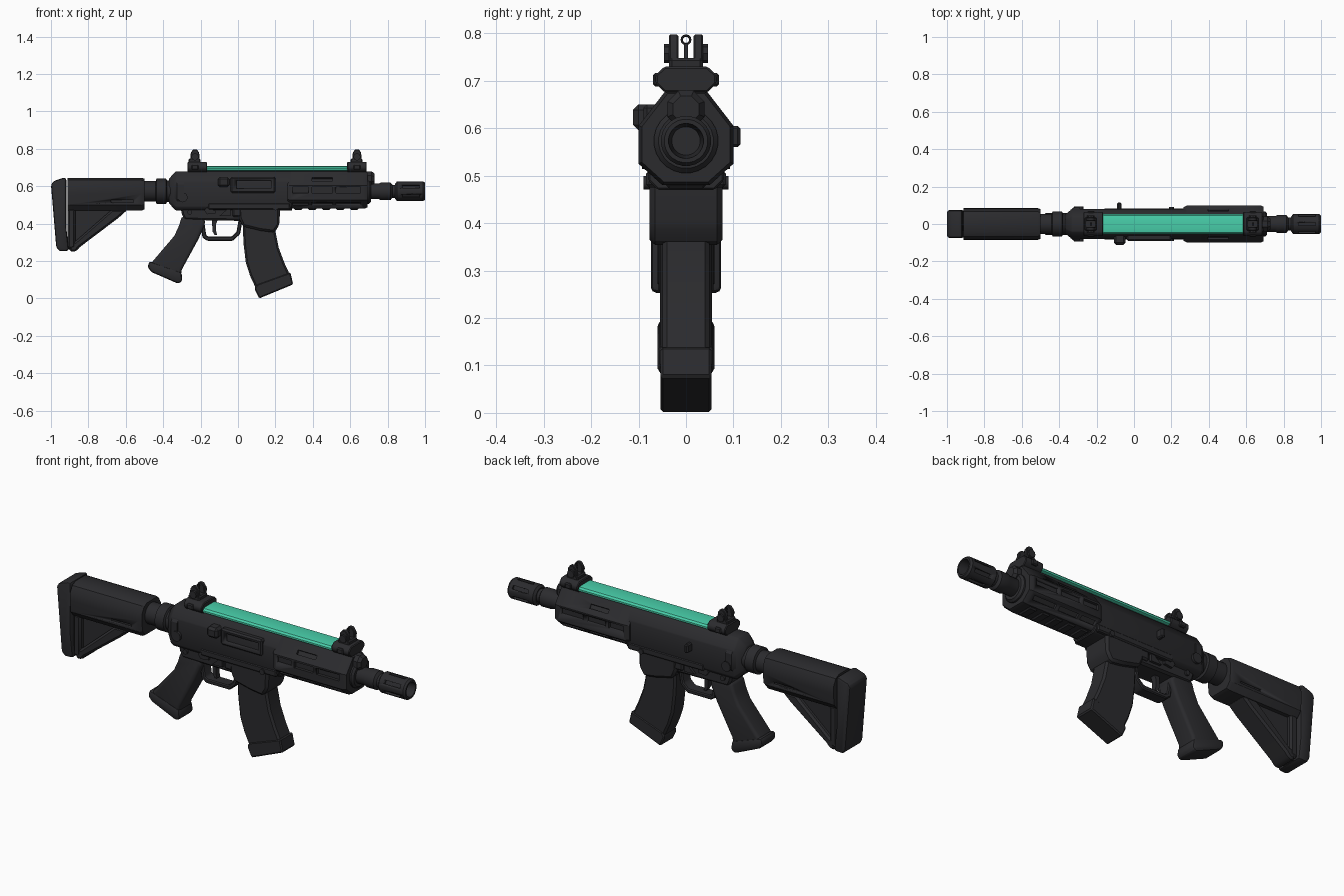
import bpy, bmesh, math
from mathutils import Matrix, Vector

if "Cube" in bpy.data.objects:
    bpy.data.objects.remove(bpy.data.objects["Cube"])

ZC = 0.573  # height of the barrel axis


def material(name, rgb):
    m = bpy.data.materials.new(name)
    m.diffuse_color = (*rgb, 1)
    m.use_nodes = True
    m.node_tree.nodes["Principled BSDF"].inputs["Base Color"].default_value = m.diffuse_color
    return m


BLACK = material("matte_black", (0.024, 0.024, 0.027))
GREEN = material("mint_green", (0.065, 0.62, 0.40))


def apply_mod(ob, kind, **settings):
    mod = ob.modifiers.new(kind.lower(), kind)
    for k, v in settings.items():
        setattr(mod, k, v)
    bpy.context.view_layer.objects.active = ob
    bpy.ops.object.modifier_apply(modifier=mod.name)


def finish(name, bm, bevel=0.0, mat=BLACK, seg=1):
    bmesh.ops.recalc_face_normals(bm, faces=bm.faces)
    me = bpy.data.meshes.new(name)
    bm.to_mesh(me)
    bm.free()
    ob = bpy.data.objects.new(name, me)
    bpy.context.collection.objects.link(ob)
    me.materials.append(mat)
    bpy.ops.object.select_all(action='DESELECT')
    ob.select_set(True)
    bpy.context.view_layer.objects.active = ob
    if bevel:
        apply_mod(ob, 'BEVEL', width=bevel, segments=seg, limit_method='ANGLE')
    bpy.ops.object.shade_smooth_by_angle(angle=math.radians(32))
    return ob


def loft(name, rings, **kw):
    """Skin a list of equal-length point rings and cap both ends."""
    bm = bmesh.new()
    vs = [[bm.verts.new(p) for p in r] for r in rings]
    n = len(vs[0])
    for a, b in zip(vs, vs[1:]):
        for i in range(n):
            bm.faces.new((a[i], a[(i + 1) % n], b[(i + 1) % n], b[i]))
    bm.faces.new(vs[0])
    bm.faces.new(vs[-1])
    return finish(name, bm, **kw)


def side(name, pts, lo, hi, **kw):
    """(x, z) outline extruded from y=lo to y=hi."""
    return loft(name, [[(x, y, z) for x, z in pts] for y in (lo, hi)], **kw)


def mirror_outline(half):
    return half + [(-y, z) for y, z in reversed(half)]


def along(name, half, stations, **kw):
    """Mirrored (y, z) outline swept along x; stations are (x, scale)."""
    sec = mirror_outline(half)
    return loft(name, [[(x, y * s, ZC + (z - ZC) * s) for y, z in sec] for x, s in stations], **kw)


def turned(name, prof, n=24, z=ZC, **kw):
    """(x, radius) profile turned about a lengthwise axis."""
    a = [2 * math.pi * (i + .5) / n for i in range(n)]
    return loft(name, [[(x, r * math.cos(t), z + r * math.sin(t)) for t in a] for x, r in prof], **kw)


def box(name, x0, x1, y0, y1, z0, z1, **kw):
    return side(name, [(x0, z0), (x1, z0), (x1, z1), (x0, z1)], y0, y1, **kw)


def cut(ob, slots):
    """Cut slots (x, y, z, angle, length, height, depth) facing outward."""
    bm = bmesh.new()
    for x, y, z, a, l, h, d in slots:
        m = Matrix.Translation((x, y, z)) @ Matrix.Rotation(a, 4, 'X') @ Matrix.Diagonal((l, d * 2, h, 1))
        bmesh.ops.create_cube(bm, size=1, matrix=m)
    c = finish("slot_cutter", bm)
    c.hide_render = True
    apply_mod(ob, 'BOOLEAN', object=c, operation='DIFFERENCE', solver='EXACT')
    bpy.data.objects.remove(c)


# Stock: tube housing, triangular web, strut and butt pad
stock = along("stock_body", [(.04, .645), (.066, .632), (.083, .6), (.085, .56), (.08, .5), (.055, .47)],
              [(-.912, 1), (-.515, 1), (-.5, .93)])
cut(stock, [(-.62, s * .083, .52, 0, .12, .014, .012) for s in (-1, 1)])
side("stock_web", [(-.91, .48), (-.62, .48), (-.66, .43), (-.87, .27), (-.91, .26)], -.035, .035)
side("stock_strut", [(-.59, .475), (-.675, .475), (-.87, .305), (-.9, .305), (-.9, .25), (-.868, .25), (-.845, .275),
                     (-.64, .43)], -.058, .058, bevel=.01)
side("stock_rear_frame", [(-.912, .48), (-.87, .48), (-.87, .27), (-.912, .26)], -.06, .06, bevel=.01)
side("butt_pad", [(-1, .61), (-.985, .628), (-.935, .645), (-.918, .645), (-.918, .38), (-.905, .255), (-.955, .252),
                  (-.972, .275)], -.074, .074, bevel=.018, seg=2)

# Buffer tube with stepped collars
turned("buffer_tube", [(-.52, .055), (-.44, .055), (-.435, .068), (-.385, .068), (-.38, .058), (-.3, .058)])

# Upper receiver with tapered rear
upper = [(.042, .68), (.08, .625), (.08, .49), (.06, .47)]
along("upper_receiver", upper, [(-.37, .62), (-.332, 1), (.29, 1)], bevel=.004)
along("receiver_rear_flange", [(.05, .665), (.088, .61), (.088, .53), (.05, .48)], [(-.34, .85), (-.325, 1), (-.29, 1)])
box("side_rib", -.16, .28, -.084, .084, .475, .51, bevel=.006)

# Ejection port frame on the front side
port = box("ejection_port", -.04, .2, -.09, -.03, .565, .65, bevel=.008)
cut(port, [(.085, -.09, .61, 0, .185, .042, .02)])
box("bolt_cover", -.01, .18, -.078, -.05, .592, .61)

# Charging handle, opposite lever and cross pins
box("charging_handle", -.108, -.045, -.112, -.05, .595, .65, bevel=.012)
box("bolt_lever", -.09, -.068, .06, .115, .56, .605, bevel=.006)


def pin(name, x, z, r, y):
    ring = [(x + r * math.cos(i * math.pi / 6), z + r * math.sin(i * math.pi / 6)) for i in range(12)]
    side(name, ring, -y, y)


pin("rear_pin", -.295, .54, .026, .093)
pin("lower_pin", -.258, .46, .013, .07)
pin("front_pin", .2, .485, .014, .09)

# Lower receiver and magazine well
side("lower_receiver", [(-.31, .5), (.05, .5), (.05, .4), (.0, .415), (-.285, .42), (-.3, .45)], -.06, .06, bevel=.01)
side("magazine_well", [(.0, .5), (.225, .5), (.222, .395), (.195, .352), (.12, .362), (.025, .385), (.005, .43)],
     -.077, .077, bevel=.012)
for s in (-1, 1):
    lo, hi = sorted((s * .05, s * .073))
    box("magazine_release", -.03, .02, lo, hi, .435, .495, bevel=.008)
    side("fire_selector", [(-.18, .47), (-.17, .485), (-.12, .47), (-.12, .455), (-.165, .45)], lo, hi)
    side("bolt_catch", [(-.1, .44), (-.05, .485), (-.04, .485), (-.04, .44)], lo, hi)

# Trigger and guard
side("trigger", [(-.14, .43), (-.105, .43), (-.118, .395), (-.117, .36), (-.112, .34), (-.125, .338), (-.137, .36),
                 (-.138, .4)], -.014, .014)
side("trigger_guard", [(-.205, .43), (-.19, .325), (-.165, .308), (-.028, .308), (.012, .345), (.025, .43), (.005, .43),
                       (-.008, .355), (-.036, .33), (-.155, .33), (-.17, .338), (-.183, .43)], -.032, .032, bevel=.005)

# Pistol grip with a flared foot
side("pistol_grip", [(-.3, .44), (-.18, .43), (-.175, .4), (-.21, .32), (-.3, .155), (-.31, .1), (-.47, .17), (-.455, .2),
                     (-.34, .335), (-.315, .39)], -.055, .055, bevel=.02, seg=3)
side("grip_foot", [(-.302, .14), (-.297, .095), (-.318, .078), (-.46, .14), (-.483, .165), (-.475, .2)],
     -.06, .06, bevel=.014, seg=2)

# Curved magazine with floor plate
side("magazine", [(.024, .42), (.195, .42), (.2, .36), (.218, .27), (.248, .19), (.283, .115), (.1, .045), (.065, .12),
                  (.042, .19), (.03, .29)], -.05, .05, bevel=.01)
side("magazine_floor_plate", [(.088, .052), (.1, .075), (.28, .14), (.295, .075), (.113, 0)], -.054, .054, bevel=.006)

# Octagonal handguard with slots on the flats and chamfers
guard = along("handguard", [(.042, .68), (.1, .605), (.1, .525), (.05, .48)], [(.265, .9), (.285, 1), (.675, 1), (.692, .93)])
slots = []
for s in (-1, 1):
    for x, l in ((.335, .085), (.45, .11), (.59, .13)):
        slots.append((x, s * .1, .58, 0, l, .032, .015))
        slots.append((x, s * .076, .508, -s * .73, l, .022, .01))
    slots.append((.45, s * .075, .637, s * .66, .11, .022, .012))
cut(guard, slots)
for i in range(5):
    box("lower_rail_tooth", .3 + i * .075, .345 + i * .075, -.042, .042, .473, .5, bevel=.006)

# Barrel, gas plug and slotted muzzle device
turned("barrel_nut", [(.6, .068), (.7, .068), (.71, .058)])
turned("barrel", [(.6, .043), (.755, .043), (.765, .048), (.815, .048), (.825, .035), (.9, .035)])
turned("gas_plug", [(.6, .042), (.715, .042), (.73, .03)], n=8, z=.64)
muzzle = turned("muzzle_device", [(.84, .04), (.85, .053), (.99, .053), (1, .046), (1, .037), (.92, .03)], n=24)
cut(muzzle, [(.925, .053 * math.cos(a), ZC + .053 * math.sin(a), a, .09, .018, .011)
             for a in (math.radians(30 + 60 * k) for k in range(6))])

# Top rail: dark core with green cover
along("rail_core", [(.04, .695), (.04, .67)], [(-.27, 1), (.685, 1)])
along("rail_cover", [(.03, .707), (.046, .704), (.054, .695), (.054, .686), (.045, .682)], [(-.165, 1), (.585, 1)], mat=GREEN)

# Folding sights: clamp base, cross bolt, block and two ears
for label, x0, x1, ex in (("rear", -.27, -.165, -.23), ("front", .583, .688, .636)):
    along(label + "_sight_base", [(.045, .73), (.064, .712), (.064, .694), (.045, .675)], [(x0, 1), (x1, 1)], bevel=.004)
    box(label + "_sight_bolt", ex - .018, ex + .018, -.07, .07, .688, .716, bevel=.005)
    box(label + "_sight_block", ex - .034, ex + .03, -.036, .036, .72, .748, bevel=.006)
    for s in (-1, 1):
        lo, hi = sorted((s * .016, s * .036))
        side(label + "_sight_ear", [(ex - .028, .72), (ex + .028, .72), (ex + .022, .78), (ex + .01, .797),
                                    (ex - .01, .797), (ex - .022, .78)], lo, hi, bevel=.003)
        lo, hi = sorted((s * .03, s * .046))
        pts = [(ex + .02 * math.cos(k * math.pi / 4), .757 + .02 * math.sin(k * math.pi / 4)) for k in range(8)]
        side(label + "_sight_hinge", pts, lo, hi)
    box(label + "_sight_post", ex - .006, ex + .006, -.004, .004, .74, .778)
    bpy.ops.mesh.primitive_torus_add(major_segments=12, minor_segments=6, major_radius=.009, minor_radius=.0025,
                                     location=(ex, 0, .786), rotation=(0, math.pi / 2, 0))
    ring = bpy.context.object
    ring.name = label + "_sight_ring"
    ring.data.materials.append(BLACK)
